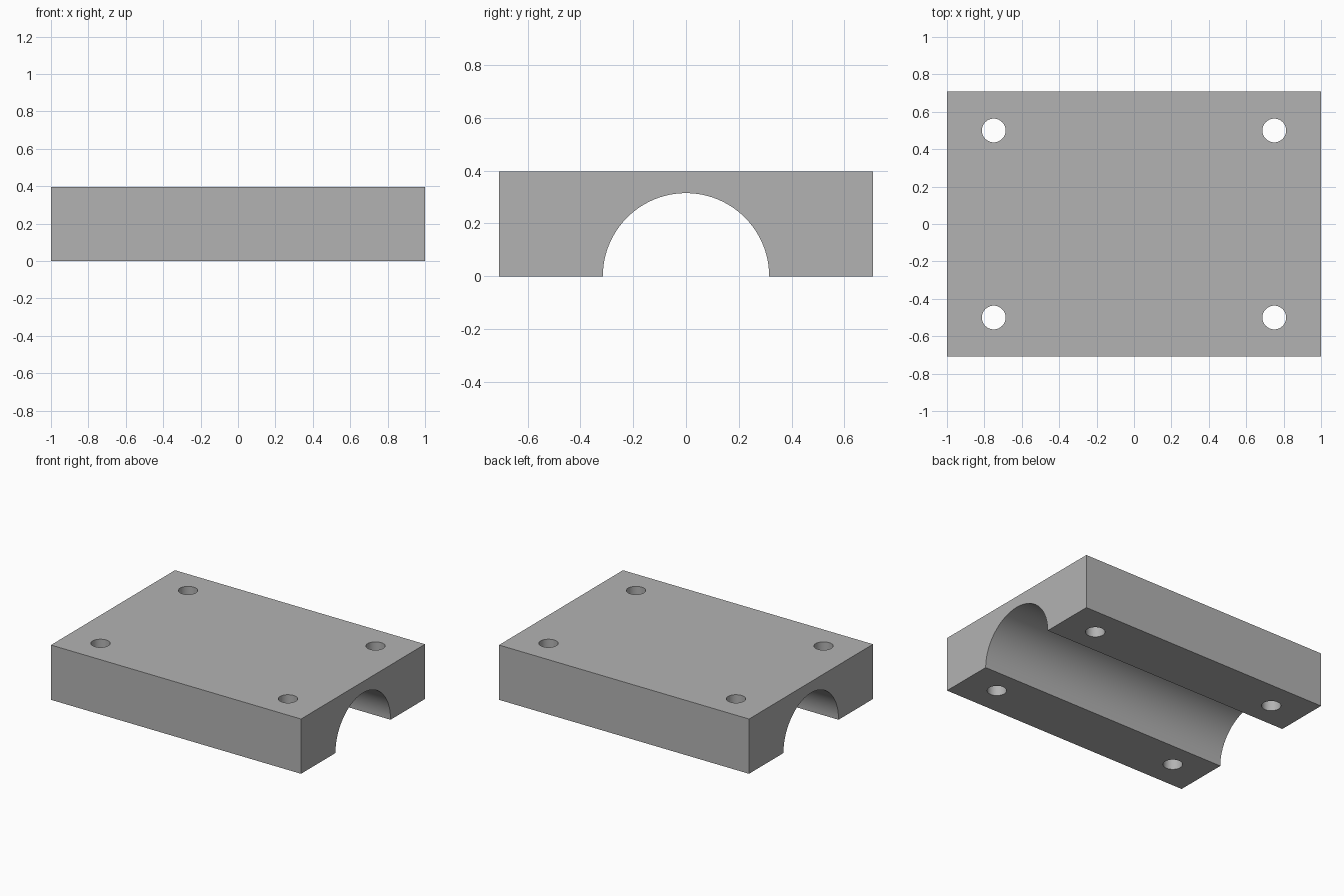
import bpy, bmesh
from math import pi, cos, sin, radians

LENGTH, DEPTH, HEIGHT = 2.0, 1.416, 0.396
CHANNEL_R, HOLE_R = 0.315, 0.0635
HOLE_X, HOLE_Y = 0.75, 0.5
ARC_STEPS = 48

cube = bpy.data.objects.get("Cube")
if cube:
    bpy.data.objects.remove(cube, do_unlink=True)

grey = bpy.data.materials.new("grey metal")
grey.use_nodes = True
colour = (0.45, 0.45, 0.45, 1)
grey.diffuse_color = colour
grey.node_tree.nodes["Principled BSDF"].inputs["Base Color"].default_value = colour

# Block with a half-round channel: end profile extruded along x
h = DEPTH / 2
profile = [(-h, 0), (-h, HEIGHT), (h, HEIGHT), (h, 0)]
for i in range(ARC_STEPS + 1):
    a = pi * i / ARC_STEPS
    profile.append((CHANNEL_R * cos(a), max(0, CHANNEL_R * sin(a))))
bm = bmesh.new()
end = bm.faces.new([bm.verts.new((-LENGTH / 2, y, z)) for y, z in profile])
ext = bmesh.ops.extrude_face_region(bm, geom=[end])
moved = [v for v in ext["geom"] if isinstance(v, bmesh.types.BMVert)]
bmesh.ops.translate(bm, verts=moved, vec=(LENGTH, 0, 0))
bmesh.ops.recalc_face_normals(bm, faces=bm.faces)
mesh = bpy.data.meshes.new("clamp_block")
bm.to_mesh(mesh)
bm.free()
mesh.materials.append(grey)
block = bpy.data.objects.new("clamp_block", mesh)
bpy.context.collection.objects.link(block)

# Four bolt holes drilled through the corners
for sx in (-1, 1):
    for sy in (-1, 1):
        bpy.ops.mesh.primitive_cylinder_add(
            vertices=48, radius=HOLE_R, depth=HEIGHT * 2,
            location=(sx * HOLE_X, sy * HOLE_Y, HEIGHT / 2))
        drill = bpy.context.object
        drill.name = "hole_cutter"
        drill.hide_render = True
        drill.data.materials.append(grey)
        cut = block.modifiers.new("bolt_hole", "BOOLEAN")
        cut.operation = "DIFFERENCE"
        cut.solver = "EXACT"
        cut.object = drill
        bpy.ops.object.select_all(action="DESELECT")
        bpy.context.view_layer.objects.active = block
        block.select_set(True)
        bpy.ops.object.modifier_apply(modifier=cut.name)
        bpy.data.objects.remove(drill, do_unlink=True)

# Smooth bores, crisp edges
bpy.ops.object.shade_smooth_by_angle(angle=radians(30))
